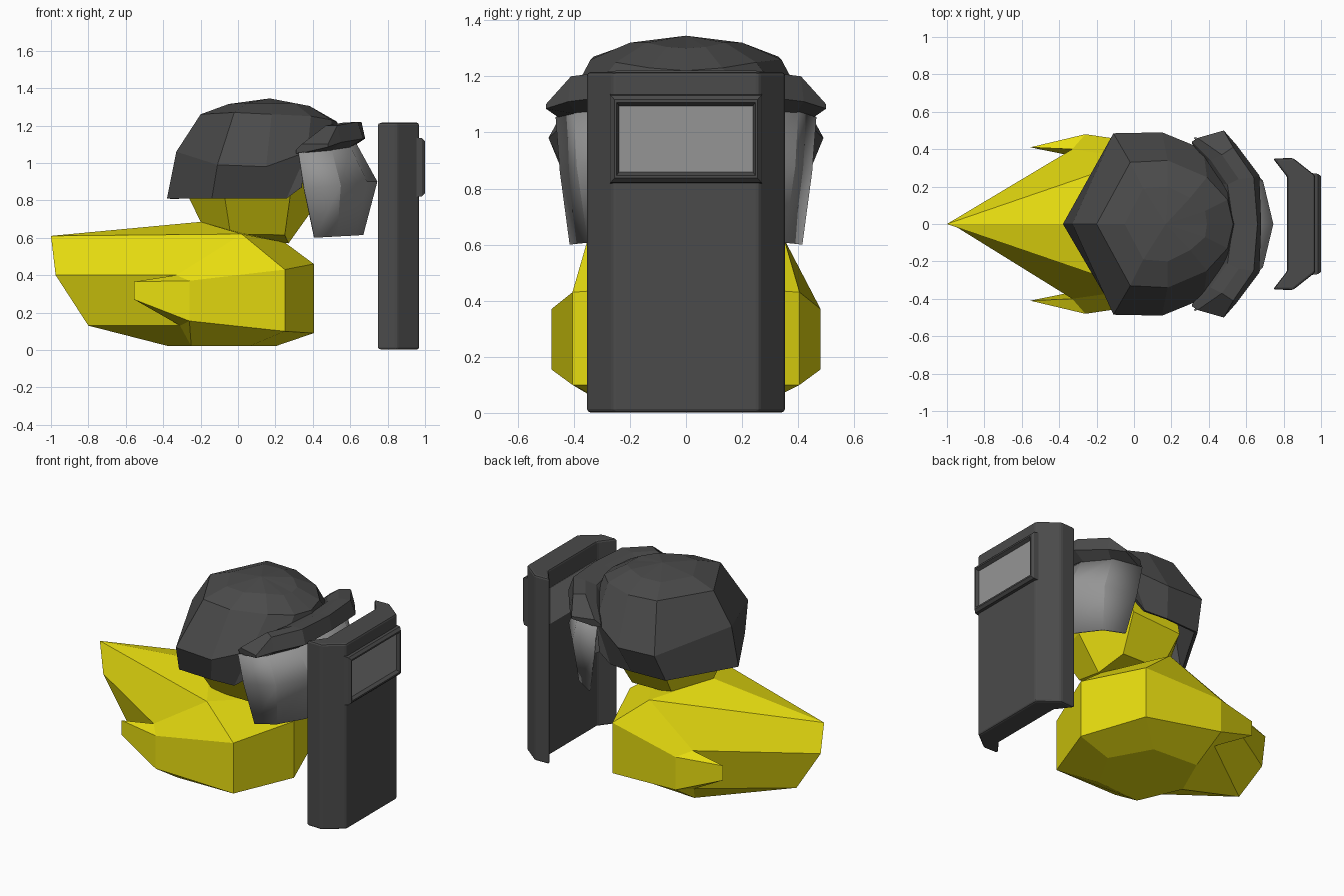
import bpy, bmesh, math

if "Cube" in bpy.data.objects:
    bpy.data.objects.remove(bpy.data.objects["Cube"])


def material(name, col):
    m = bpy.data.materials.new(name)
    m.diffuse_color = (*col, 1)
    m.use_nodes = True
    m.node_tree.nodes["Principled BSDF"].inputs["Base Color"].default_value = m.diffuse_color
    return m


YELLOW = material("yellow", (0.8, 0.72, 0.005))
DARK = material("dark", (0.07, 0.07, 0.07))
CLEAR = material("visor_grey", (0.3, 0.3, 0.3))


def finish(name, bm, mat):
    bmesh.ops.remove_doubles(bm, verts=bm.verts, dist=0.0005)
    bmesh.ops.recalc_face_normals(bm, faces=bm.faces)
    me = bpy.data.meshes.new(name)
    bm.to_mesh(me)
    bm.free()
    me.materials.append(mat)
    ob = bpy.data.objects.new(name, me)
    bpy.context.collection.objects.link(ob)
    return ob


def mesh(name, pts, faces, mat, sides=(1,)):
    """Mesh from points and faces; sides (1, -1) adds the y mirror."""
    bm = bmesh.new()
    for s in sides:
        vs = [bm.verts.new((x, s * y, z)) for x, y, z in pts]
        for f in faces:
            bm.faces.new([vs[i] for i in f[::s]])
    return finish(name, bm, mat)


def symmetric(name, pts, faces, mat):
    return mesh(name, pts, faces, mat, (1, -1))


def loft(rows, closed=False):
    """Points and quads that join consecutive rows."""
    n = len(rows[0])
    faces = [(r * n + i, r * n + (i + 1) % n, (r + 1) * n + (i + 1) % n, (r + 1) * n + i)
             for r in range(len(rows) - 1) for i in range(n if closed else n - 1)]
    return [p for row in rows for p in row], faces


def solidify(ob, t):
    m = ob.modifiers.new("thickness", "SOLIDIFY")
    m.thickness, m.offset = t, -1


# Body with wings
P = dict(
    T1=(-1, 0, .61), T2=(-.975, 0, .40), T3=(-.80, 0, .13),
    N=(.02, .35, .62), B=(-.2, 0, .685), F=(.25, 0, .575),
    C1=(.405, 0, .46), C2=(.405, 0, .09), S1=(.25, .405, .43), S2=(.25, .405, .10),
    W1=(-.26, .48, .37), W2=(-.26, .48, .155), E1=(-.555, .41, .365), E2=(-.555, .41, .27),
    J=(-.33, .40, .40), K=(-.31, .36, .13),
    U1=(-.37, 0, .02), U2=(.2, 0, .02), U3=(-.25, .27, .02), U4=(.06, .25, .02))
body = ["T1 N B", "B N F", "N S1 C1 F", "T1 T2 J N", "N J W1 S1", "T2 T3 K J",
        "J E1 W1", "E1 E2 W2 W1", "J K E2 E1", "E2 K W2", "W1 W2 S2 S1", "S1 S2 C2 C1",
        "T3 U1 U3 K", "K U3 W2", "W2 U3 U4 S2", "S2 U4 U2 C2", "U1 U2 U4 U3"]
keys = list(P)
symmetric("body", list(P.values()), [[keys.index(k) for k in f.split()] for f in body], YELLOW)

# Head, mostly inside the helmet
rows = [[(-.2, 0, .685), (-.04, .2, .62), (.25, .2, .615), (.27, 0, .57)],
        [(-.26, 0, .81), (-.07, .33, .81), (.28, .33, .83), (.42, 0, .78)],
        [(-.2, 0, 1.05), (-.05, .3, 1.05), (.3, .28, 1.05), (.4, 0, 1.05)]]
pts, faces = loft(rows)
symmetric("head", pts, faces + [(0, 1, 2, 3), (8, 9, 10, 11)], YELLOW)

# Helmet shell, open at the face, lower edge tucked in
shell = [[(-.38, 0, .81), (-.14, .41, .81), (.1, .42, .81), (.26, .41, .81), (.34, .41, .87), (.34, .41, .87)],
         [(-.33, 0, 1.06), (-.11, .485, .99), (.15, .49, .98), (.37, .4, 1.06), (.5, .25, 1.08), (.56, 0, 1.1)],
         [(-.2, 0, 1.26), (-.02, .33, 1.27), (.18, .34, 1.26), (.39, .25, 1.25), (.5, .13, 1.23), (.53, 0, 1.22)],
         [(-.05, 0, 1.315), (.05, .19, 1.32), (.18, .2, 1.32), (.3, .14, 1.32), (.38, .07, 1.305), (.39, 0, 1.3)],
         [(.17, 0, 1.345)] * 6]
pts, faces = loft(shell)
faces[3] = (3, 4, 9)
faces.pop(4)
# triangles where the rings meet at the crown
faces = [f[:3] if max(f) >= 24 else f for f in faces]
solidify(symmetric("helmet", pts, faces, DARK), 0.02)

# Brim above the visor
brim = [[(.5, 0, 1.15), (.53, 0, 1.2), (.59, 0, 1.215), (.66, 0, 1.22), (.68, 0, 1.13), (.61, 0, 1.085)],
        [(.46, .22, 1.14), (.5, .21, 1.19), (.56, .24, 1.215), (.64, .25, 1.22), (.67, .26, 1.13), (.59, .25, 1.08)],
        [(.38, .34, 1.1), (.41, .34, 1.15), (.47, .37, 1.2), (.53, .41, 1.2), (.55, .42, 1.11), (.5, .39, 1.065)],
        [(.31, .43, 1.05), (.31, .44, 1.07), (.34, .46, 1.1), (.48, .5, 1.1), (.48, .5, 1.085), (.33, .45, 1.05)]]
pts, faces = loft(brim, closed=True)
symmetric("brim", pts, faces + [tuple(range(18, 24))], DARK)

# Curved visor
visor = [[(.325, .465, 1.055), (.5, .40, 1.075), (.6, .24, 1.09), (.635, 0, 1.1)],
         [(.355, .45, .86), (.55, .39, .88), (.69, .23, .9), (.745, 0, .9)],
         [(.41, .415, .6), (.53, .35, .607), (.63, .2, .612), (.67, 0, .615)]]
ob = symmetric("visor", *loft(visor), CLEAR)
solidify(ob, 0.01)
bpy.context.view_layer.objects.active = ob
ob.select_set(True)
bpy.ops.object.shade_smooth_by_angle(angle=math.radians(25))

# Shield: folded plate with bevelled rim
half = [(.82, .25), (.743, .35), (.85, .353), (.968, .26)]
plate = half + [(x, -y) for x, y in half[::-1]]
pts, faces = loft([[(x, y, z) for x, y in plate] for z in (.002, 1.215)], closed=True)
shield = mesh("shield", pts, faces + [tuple(range(8)), tuple(range(8, 16))], DARK)
bev = shield.modifiers.new("rim", "BEVEL")
bev.width, bev.segments = 0.012, 2

# Window frame: chamfered bezel with a recess, given as (x, half width, half height)
bezel = [(.95, .272, .16), (.985, .268, .155), (1.0, .255, .14), (1.0, .247, .13), (.978, .238, .117)]
zc = .977
rings = [[(x, s * w, zc + t * h) for s, t in ((-1, -1), (1, -1), (1, 1), (-1, 1))] for x, w, h in bezel]
mesh("window_frame", *loft(rings, closed=True), DARK)

# Window pane, seen from both sides of the shield
bm = bmesh.new()
bmesh.ops.create_cube(bm, size=1)
for v in bm.verts:
    v.co = (.899 + v.co.x * .162, v.co.y * .48, zc + v.co.z * .236)
finish("window_pane", bm, CLEAR)
